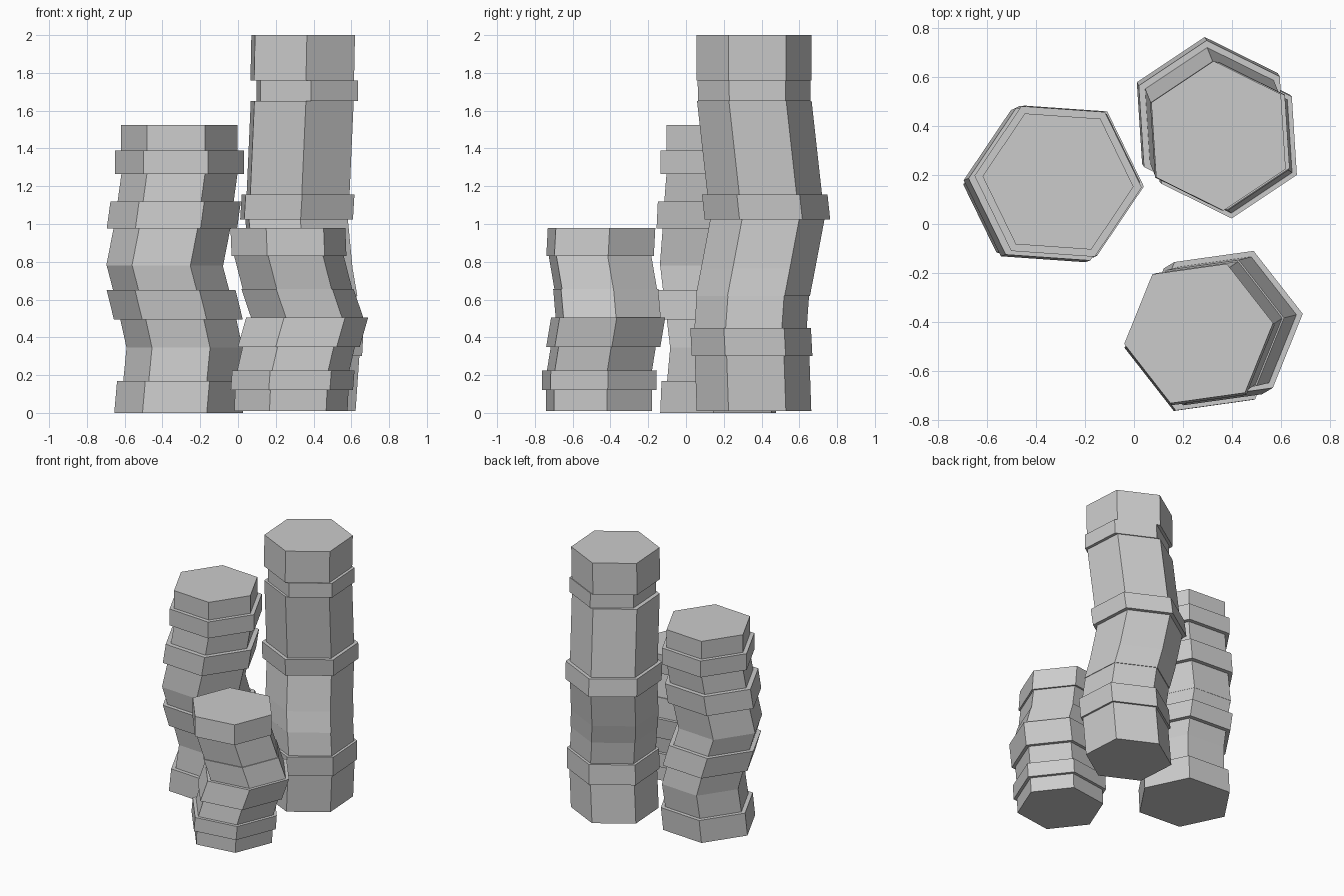
import bpy, bmesh
from math import cos, sin, radians


def column(name, turn, base, segments):
    """Stack of six-sided segments. base = (x, y, z) of the foot centre;
    each segment = (top z, top x, top y, radius, optional sideways shift)."""
    bm = bmesh.new()

    def ring(x, y, z, r):
        return [bm.verts.new((x + r * cos(radians(turn + 60 * k)),
                              y + r * sin(radians(turn + 60 * k)), z)) for k in range(6)]

    px, py, pz = base
    last = None
    for z, x, y, r, *shift in segments:
        s = shift[0] if shift else 0
        low, high = ring(px + s, py, pz, r), ring(x + s, y, z, r)
        # ledge to the segment below, then the side walls
        for a, b in ([(last, low)] if last else []) + [(low, high)]:
            for k in range(6):
                j = (k + 1) % 6
                bm.faces.new((a[k], a[j], b[j], b[k]))
        if last is None:
            bm.faces.new(low[::-1])
        last, (px, py, pz) = high, (x, y, z)
    bm.faces.new(last)
    mesh = bpy.data.meshes.new(name)
    bm.to_mesh(mesh)
    bm.free()
    bpy.context.collection.objects.link(bpy.data.objects.new(name, mesh))


# Medium column, back left
column("medium_column", -4, (-.315, .17, 0), [
    (.17, -.30, .177, .341),
    (.345, -.283, .193, .308),
    (.495, -.316, .175, .308),
    (.65, -.354, .155, .342),
    (.78, -.388, .14, .308),
    (.975, -.35, .155, .31),
    (1.12, -.33, .162, .346),
    (1.265, -.31, .1735, .308),
    (1.39, -.31, .1735, .342),
    (1.525, -.31, .1735, .309)])

# Tall column, back right
column("tall_column", -86.3, (.35, .36, .01), [
    (.30, .37, .35, .304),
    (.45, .378, .342, .32),
    (.62, .36, .354, .298),
    (.765, .335, .382, .303),
    (1.025, .31, .431, .303),
    (1.155, .318, .417, .333),
    (1.65, .34, .362, .304),
    (1.76, .34, .36, .299, .027),
    (2.0, .345, .36, .306)])

# Short column, front right
column("short_column", 8, (.28, -.46, .01), [
    (.12, .285, -.46, .303),
    (.225, .293, -.458, .327),
    (.35, .322, -.438, .3),
    (.505, .366, -.412, .326),
    (.655, .315, -.425, .3),
    (.83, .27, -.455, .293),
    (.98, .264, -.447, .307)])
